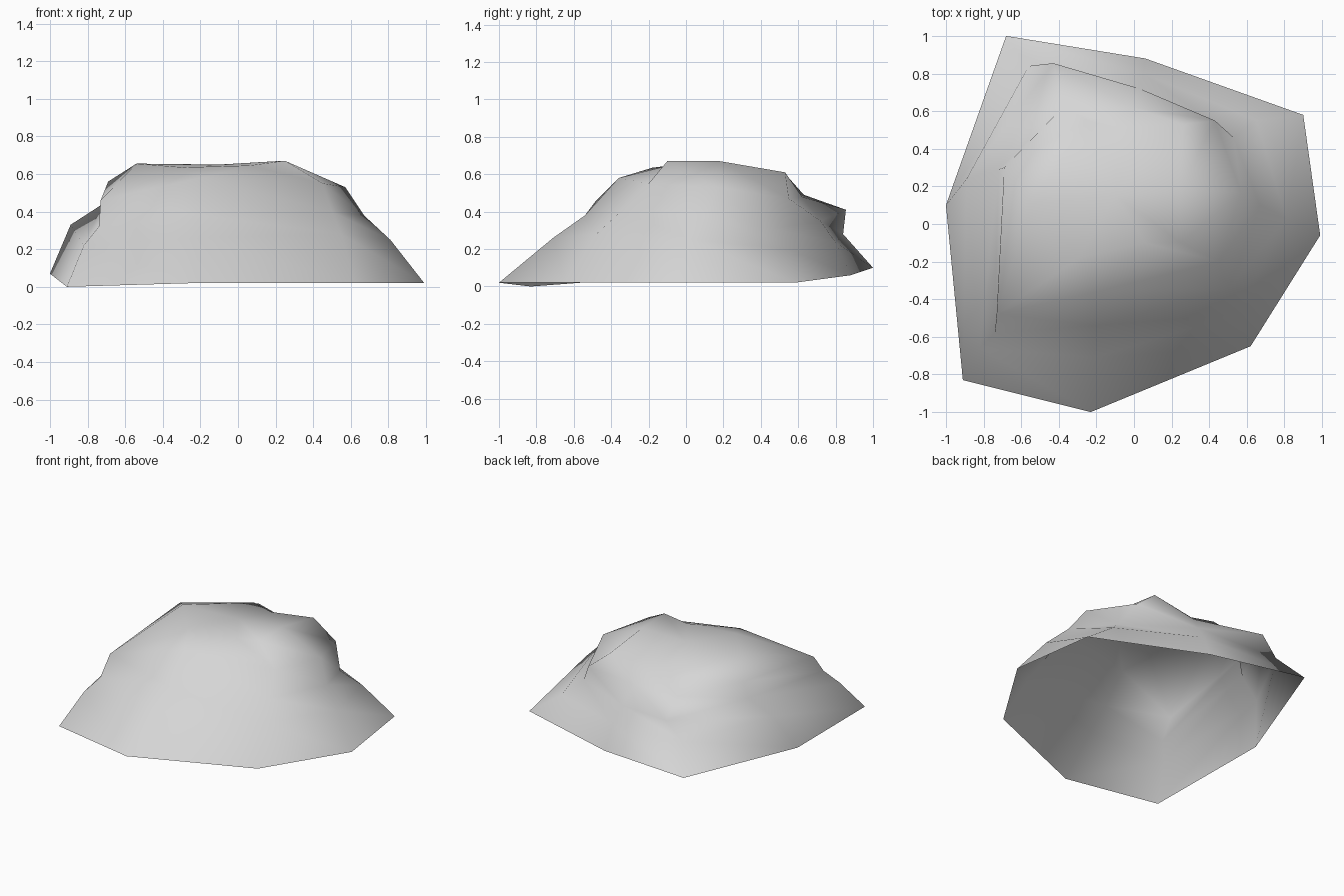
import bpy
import bmesh

default_cube = bpy.data.objects.get("Cube")
if default_cube:
    bpy.data.objects.remove(default_cube, do_unlink=True)


def make_material(name, colour):
    material = bpy.data.materials.new(name)
    material.use_nodes = True
    material.diffuse_color = colour
    shader = material.node_tree.nodes["Principled BSDF"]
    shader.inputs["Base Color"].default_value = colour
    shader.inputs["Roughness"].default_value = 0.9
    return material


def build_shell(name, ridges, summit_point):
    """Open shell: paired triangles between neighbouring ridges, fan on top."""
    bm = bmesh.new()
    columns = [[bm.verts.new(point) for point in ridge] for ridge in ridges]
    summit = bm.verts.new(summit_point)
    for index, left in enumerate(columns):
        right = columns[(index + 1) % len(columns)]
        for level in range(len(left) - 1):
            bm.faces.new((left[level], right[level], left[level + 1]))
            bm.faces.new((right[level], right[level + 1], left[level + 1]))
        bm.faces.new((left[-1], right[-1], summit))
    for face in bm.faces:
        face.smooth = True
    mesh = bpy.data.meshes.new(name)
    bm.to_mesh(mesh)
    bm.free()
    shell = bpy.data.objects.new(name, mesh)
    bpy.context.collection.objects.link(shell)
    return shell


# Ridges of the boulder, each from its foot to its crest, counterclockwise
front_right_ridge = [(-.91, -.83, 0), (-.82, -.66, .22), (-.74, -.58, .32),
                     (-.73, -.48, .46), (-.29, -.18, .635)]
front_ridge = [(-.23, -1, .02), (-.21, -.71, .26), (-.2, -.54, .38),
               (-.2, -.36, .58), (.06, -.1, .645)]
front_left_ridge = [(.62, -.65, .02), (.55, -.48, .28), (.5, -.35, .4),
                    (.45, -.2, .55), (.25, -.1, .67)]
left_ridge = [(.99, -.06, .02), (.81, .03, .25), (.67, .1, .38),
              (.57, .17, .53), (.24, .18, .67)]
back_left_ridge = [(.9, .58, .02), (.65, .55, .2), (.53, .46, .31),
                   (.43, .55, .47), (.26, .53, .61)]
back_ridge = [(.06, .88, .06), (.05, .8, .235), (.03, .72, .35),
              (-.01, .62, .48), (-.08, .51, .57)]
back_right_ridge = [(-.68, 1, .1), (-.56, .84, .28), (-.43, .855, .41),
                    (-.37, .63, .49), (-.25, .55, .58)]
right_ridge = [(-1, .1, .07), (-.89, .24, .33), (-.72, .29, .44),
               (-.69, .3, .56), (-.54, .11, .655)]

boulder = build_shell(
    "boulder",
    [front_right_ridge, front_ridge, front_left_ridge, left_ridge,
     back_left_ridge, back_ridge, back_right_ridge, right_ridge],
    (-.1, .15, .65),
)
boulder.data.materials.append(make_material("stone grey", (.67, .67, .67, 1)))
